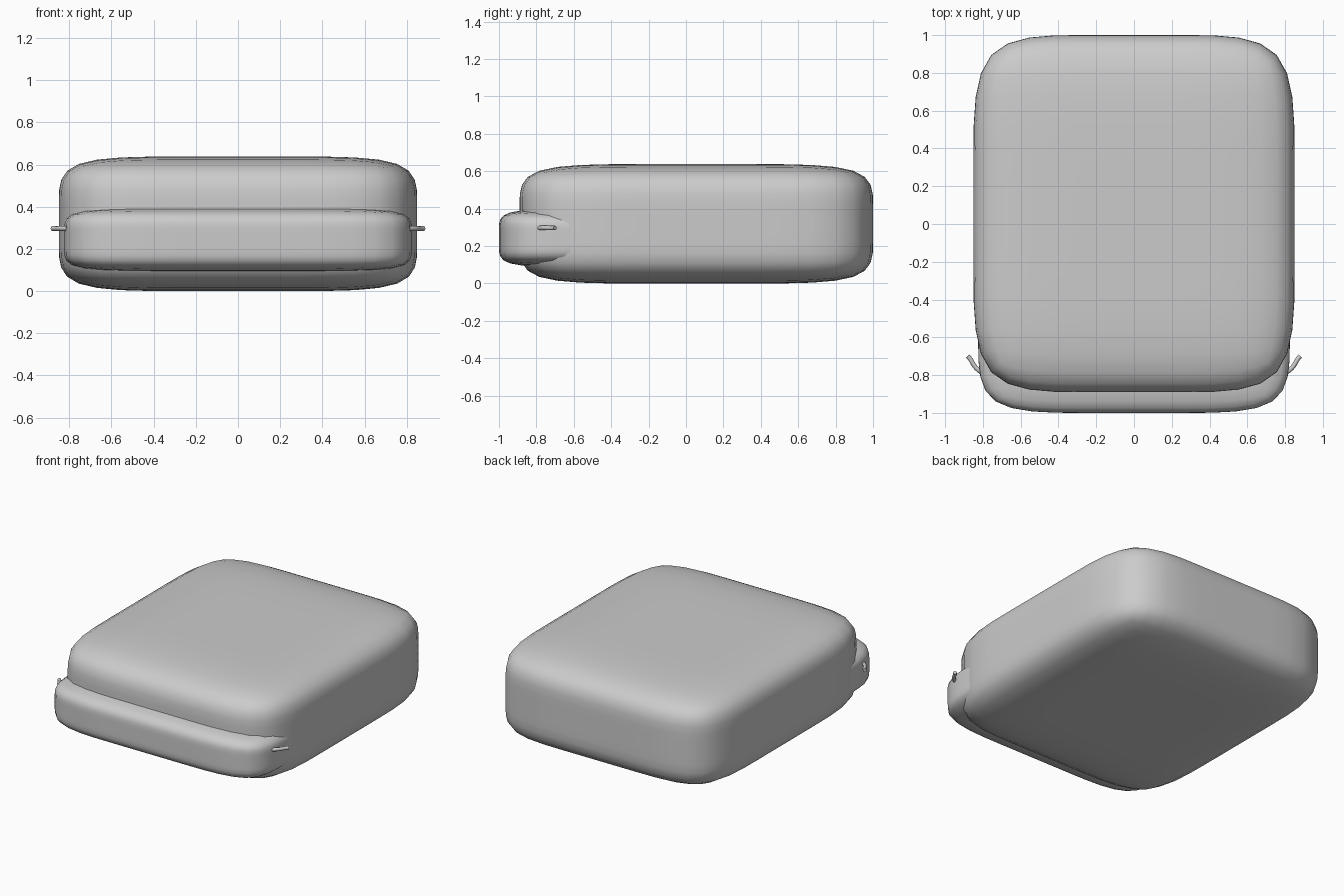
import bpy
import bmesh
from mathutils import Vector

if "Cube" in bpy.data.objects:
    bpy.data.objects.remove(bpy.data.objects["Cube"], do_unlink=True)

# One plain fabric grey for everything
grey = bpy.data.materials.new("light_grey")
grey.use_nodes = True
colour = (0.6, 0.6, 0.6, 1)
grey.diffuse_color = colour
grey.node_tree.nodes["Principled BSDF"].inputs["Base Color"].default_value = colour


def soft_box(name, low, high):
    """Padded box: a gridded cage rounded by subdivision."""
    low, high = Vector(low), Vector(high)
    size, centre = high - low, (low + high) / 2
    bm = bmesh.new()
    bmesh.ops.create_cube(bm, size=1)
    bmesh.ops.subdivide_edges(bm, edges=bm.edges[:], cuts=2, use_grid_fill=True)
    for v in bm.verts:
        v.co = Vector(a * b for a, b in zip(v.co, size)) + centre
    for f in bm.faces:
        f.smooth = True
    mesh = bpy.data.meshes.new(name)
    bm.to_mesh(mesh)
    bm.free()
    mesh.materials.append(grey)
    obj = bpy.data.objects.new(name, mesh)
    bpy.context.collection.objects.link(obj)
    sub = obj.modifiers.new("Rounding", "SUBSURF")
    sub.levels = sub.render_levels = 2
    return obj


def zip_pull(name, side):
    """Short bent tab at one end of the front pocket."""
    path = [(0.775, -0.805), (0.81, -0.785), (0.845, -0.755), (0.865, -0.715), (0.88, -0.70)]
    curve = bpy.data.curves.new(name, "CURVE")
    curve.dimensions = "3D"
    curve.bevel_depth = 0.012
    curve.bevel_resolution = 2
    curve.use_fill_caps = True
    curve.resolution_u = 4
    spline = curve.splines.new("NURBS")
    spline.points.add(len(path) - 1)
    for p, (x, y) in zip(spline.points, path):
        p.co = (side * x, y, 0.297, 1)
    spline.order_u = 3
    spline.use_endpoint_u = True
    curve.materials.append(grey)
    obj = bpy.data.objects.new(name, curve)
    bpy.context.collection.objects.link(obj)


# Main padded body and the front pocket
soft_box("body", (-0.85, -0.89, 0), (0.85, 1, 0.638))
soft_box("front_pocket", (-0.825, -1, 0.09), (0.825, 0.1, 0.397))

# Zip pulls on both ends of the pocket
for label, side in (("left", 1), ("right", -1)):
    zip_pull(label + "_zip_pull", side)
